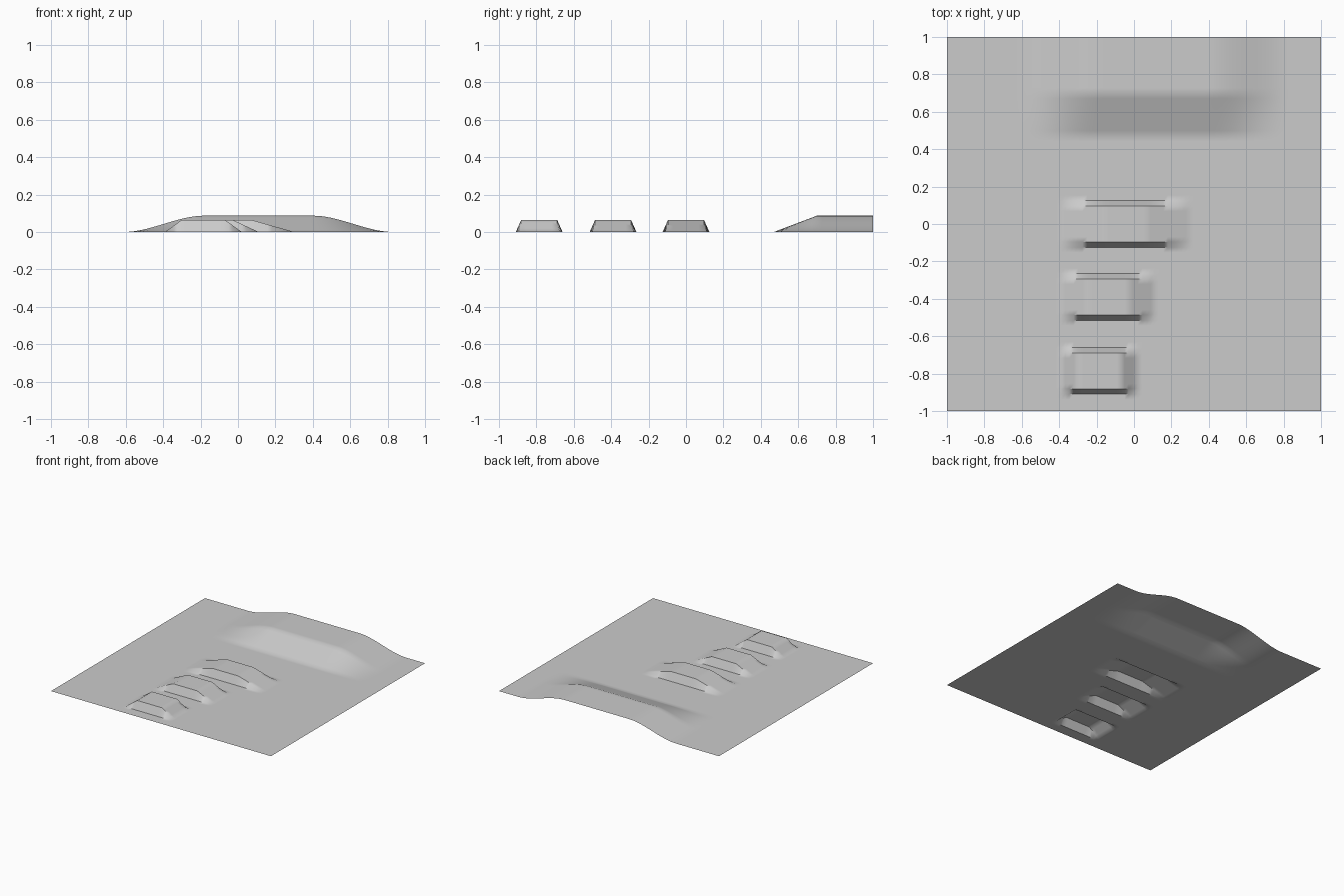
import bpy, bmesh, math

cube = bpy.data.objects.get("Cube")
if cube:
    bpy.data.objects.remove(cube, do_unlink=True)

# Raised areas: (base left, top left, top right, base right) and the same along y
BUMP_HEIGHT, RIDGE_HEIGHT = 0.065, 0.087
BUMPS = [((-0.39, -0.30, -0.07, 0.02), -0.785),
         ((-0.39, -0.25, -0.03, 0.11), -0.39),
         ((-0.39, -0.16, 0.07, 0.30), 0.0)]
BUMP_BASE, BUMP_TOP = 0.125, 0.096
RIDGE_X = (-0.61, -0.18, 0.40, 0.83)
RIDGE_Y = (0.47, 0.70)


def ramp(v, start, end):
    return min(1.0, max(0.0, (v - start) / (end - start)))


def plateau(v, a, b, c, d):
    return min(ramp(v, a, b), ramp(-v, -d, -c))


def height(x, y):
    s = plateau(x, *RIDGE_X)
    z = RIDGE_HEIGHT * s * s * (3 - 2 * s) * ramp(y, *RIDGE_Y)
    for span, mid in BUMPS:
        across = plateau(y - mid, -BUMP_BASE, -BUMP_TOP, BUMP_TOP, BUMP_BASE)
        z += BUMP_HEIGHT * plateau(x, *span) * across
    return z


def grid_lines(keys, step):
    """Evenly divide the gaps between the key positions."""
    keys = sorted(set(round(k, 4) for k in keys) | {-1.0, 1.0})
    lines = [keys[0]]
    for a, b in zip(keys, keys[1:]):
        n = max(1, math.ceil((b - a) / step))
        lines += [a + (b - a) * (i + 1) / n for i in range(n)]
    return lines


# Ground sheet, with grid lines on every fold
xs = grid_lines(list(RIDGE_X) + [k for span, _ in BUMPS for k in span], 0.025)
ys = grid_lines(list(RIDGE_Y) + [mid + o for _, mid in BUMPS
                for o in (-BUMP_BASE, -BUMP_TOP, BUMP_TOP, BUMP_BASE)], 0.03)
bm = bmesh.new()
rows = [[bm.verts.new((x, y, height(x, y))) for x in xs] for y in ys]
for low, high in zip(rows, rows[1:]):
    for i in range(len(xs) - 1):
        bm.faces.new((low[i], low[i + 1], high[i + 1], high[i]))
mesh = bpy.data.meshes.new("ground_sheet")
bm.to_mesh(mesh)
bm.free()
ground = bpy.data.objects.new("ground_sheet", mesh)
bpy.context.collection.objects.link(ground)

# Plain grey surface
grey = bpy.data.materials.new("plain grey")
grey.use_nodes = True
colour = (0.6, 0.6, 0.6, 1)
grey.diffuse_color = colour
grey.node_tree.nodes["Principled BSDF"].inputs["Base Color"].default_value = colour
mesh.materials.append(grey)

# Soft folds, crisp steep sides
bpy.context.view_layer.objects.active = ground
ground.select_set(True)
bpy.ops.object.shade_smooth_by_angle(angle=math.radians(50))
